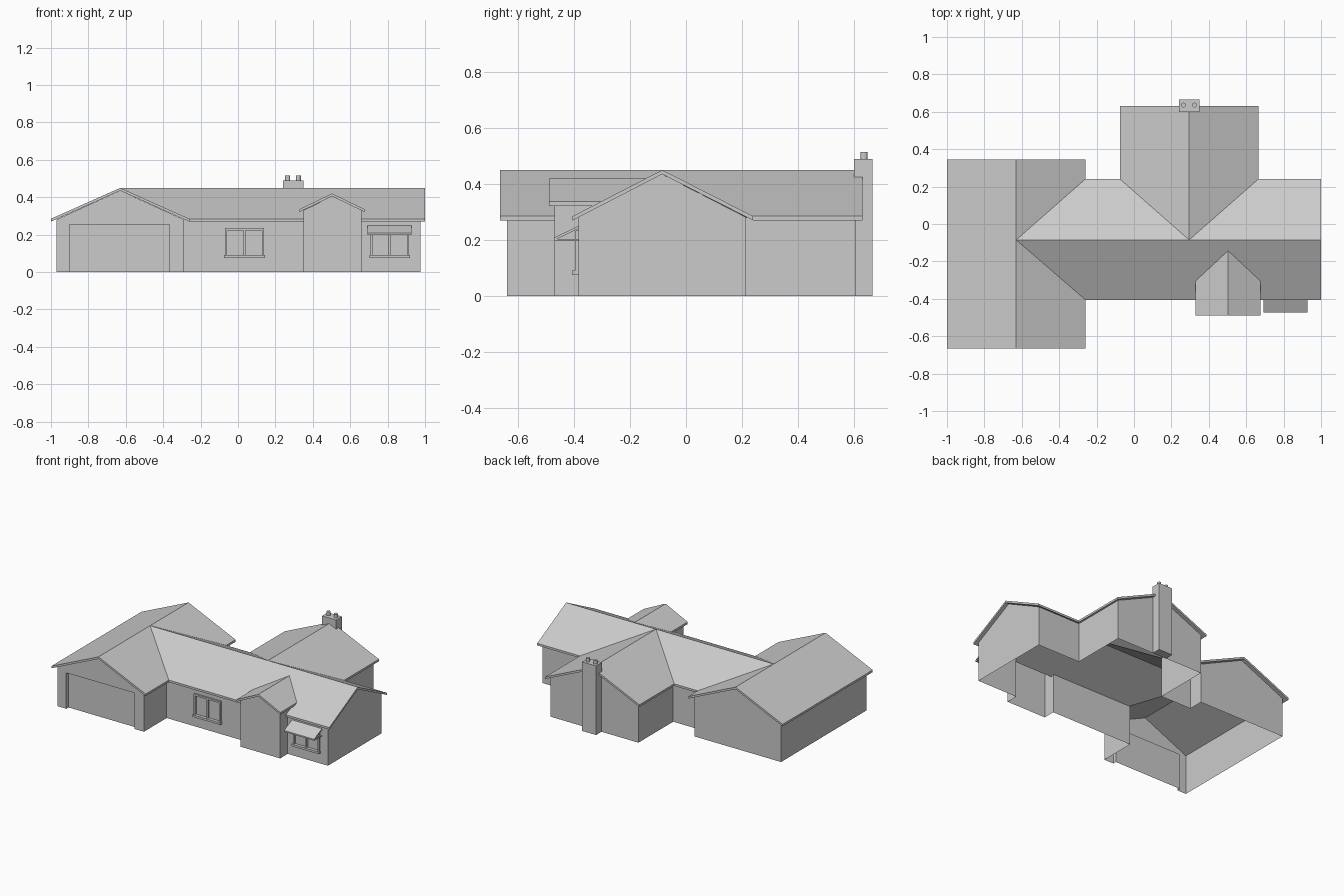
import bpy, bmesh
from mathutils import Vector

if "Cube" in bpy.data.objects:
    bpy.data.objects.remove(bpy.data.objects["Cube"])

EAVE, RIDGE, T = 0.285, 0.45, 0.015   # roof heights and thickness
H, APEX = 0.281, 0.435                # wall heights under the roof


def mesh_object(name, bm):
    me = bpy.data.meshes.new(name)
    bm.to_mesh(me)
    bm.free()
    ob = bpy.data.objects.new(name, me)
    bpy.context.collection.objects.link(ob)
    return ob


def sheet(name, polys):
    bm = bmesh.new()
    for p in polys:
        bm.faces.new([bm.verts.new(v) for v in p])
    bmesh.ops.remove_doubles(bm, verts=bm.verts, dist=1e-4)
    return mesh_object(name, bm)


def slab(name, pts, faces, t=T):
    """Faces given by vertex letters, thickened straight down."""
    bm = bmesh.new()
    vs = {k: bm.verts.new(v) for k, v in pts.items()}
    top = [bm.faces.new([vs[k] for k in f]) for f in faces]
    ext = bmesh.ops.extrude_face_region(bm, geom=top, use_keep_orig=True)
    moved = [v for v in ext["geom"] if isinstance(v, bmesh.types.BMVert)]
    bmesh.ops.translate(bm, verts=moved, vec=(0, 0, -t))
    bmesh.ops.recalc_face_normals(bm, faces=bm.faces)
    return mesh_object(name, bm)


def box(name, x0, x1, y0, y1, z0, z1):
    bm = bmesh.new()
    bmesh.ops.create_cube(bm, size=1)
    for v in bm.verts:
        v.co = Vector(((x0 + x1) / 2 + v.co.x * (x1 - x0),
                       (y0 + y1) / 2 + v.co.y * (y1 - y0),
                       (z0 + z1) / 2 + v.co.z * (z1 - z0)))
    return mesh_object(name, bm)


def wall(p, q, h=H, apex=None):
    """Wall polygon from p to q, with an optional gable peak."""
    poly = [(*p, 0), (*q, 0), (*q, h)]
    if apex:
        poly.append(((p[0] + q[0]) / 2, (p[1] + q[1]) / 2, apex))
    return poly + [(*p, h)]


# main roof with its valleys
e, r = EAVE, RIDGE
slab("main_roof", {
    "A": (-1, -.665, e), "B": (-.63, -.665, r), "C": (-.26, -.665, e),
    "D": (-.26, -.405, e), "J": (-.63, -.085, r), "E": (-.26, .24, e),
    "F": (-.26, .345, e), "G": (-.63, .345, r), "H": (-1, .345, e),
    "K": (1, -.405, e), "L": (1, -.085, r), "M": (1, .24, e),
    "N": (.665, .24, e), "O": (.295, -.085, r), "P": (-.075, .24, e),
    "Q": (-.075, .63, e), "R": (.295, .63, r), "S": (.665, .63, e),
}, ["ABJGH", "BCDJ", "JEFG", "DKLOJ", "JOPE", "LMNO", "PQRO", "ORSN"])

# porch roof
slab("porch_roof", {
    "A": (.33, -.49, .337), "B": (.503, -.49, .42), "C": (.675, -.49, .337),
    "D": (.675, -.304, .337), "E": (.503, -.143, .42), "F": (.33, -.304, .337),
}, ["ABEF", "BCDE"])

# outer walls, counter-clockwise, with the garage door opening
gy, dx0, dx1, dz = -.64, -.90, -.365, .255
garage_front = [(x, gy, z) for x, z in (
    (-.97, 0), (dx0, 0), (dx0, dz), (dx1, dz), (dx1, 0), (-.29, 0),
    (-.29, H), (-.63, APEX), (-.97, H))]
sheet("outer_walls", [
    garage_front,
    wall((-.29, gy), (-.29, -.385)),
    wall((-.29, -.385), (.35, -.385)),
    wall((.66, -.385), (.975, -.385)),
    wall((.975, -.385), (.975, .215), apex=APEX),
    wall((.975, .215), (.64, .215)),
    wall((.64, .215), (.64, .605)),
    wall((.64, .605), (-.05, .605), apex=APEX),
    wall((-.05, .605), (-.05, .215)),
    wall((-.05, .215), (-.29, .215)),
    wall((-.29, .215), (-.29, .32)),
    wall((-.29, .32), (-.97, .32), apex=APEX),
    wall((-.97, .32), (-.97, gy)),
])

# porch walls
side = [(-.47, 0), (-.385, 0), (-.385, .281), (-.317, .33), (-.47, .33)]
sheet("porch_walls", [
    wall((.35, -.47), (.66, -.47), .33, .406),
    [(.66, y, z) for y, z in side],
    [(.35, y, z) for y, z in reversed(side)],
])

# recessed garage door with jambs and lintel
dy = gy + .025
sheet("garage_door", [
    [(dx0, dy, 0), (dx1, dy, 0), (dx1, dy, dz), (dx0, dy, dz)],
    [(dx0, gy, 0), (dx0, dy, 0), (dx0, dy, dz), (dx0, gy, dz)],
    [(dx1, dy, 0), (dx1, gy, 0), (dx1, gy, dz), (dx1, dy, dz)],
    [(dx0, gy, dz), (dx0, dy, dz), (dx1, dy, dz), (dx1, gy, dz)],
])


# front windows: frame bars, centre mullion and sill
def window(name, x0, x1, z0, z1, y=-.385, w=.012):
    f, xm = y - .012, (x0 + x1) / 2
    for i, (a, b) in enumerate(((x0, x0 + w), (xm - w / 2, xm + w / 2), (x1 - w, x1))):
        box(f"{name}_upright_{i}", a, b, f, y, z0 + w, z1 - w)
    box(name + "_head", x0, x1, f, y, z1 - w, z1)
    box(name + "_sill", x0 - .004, x1 + .004, y - .022, y, z0, z0 + w + .003)


window("left_window", -.07, .14, .075, .235)
window("right_window", .708, .915, .075, .235)

# sloping awning with side rails
slab("awning", {
    "A": (.692, -.472, .208), "B": (.928, -.472, .208),
    "C": (.928, -.385, .25), "D": (.692, -.385, .25)}, ["ABCD"], .01)
for s, x in (("left", .692), ("right", .92)):
    box(f"awning_{s}_rail", x, x + .008, -.47, -.385, .197, .203)

# chimney stack and pots
box("chimney_stack", .24, .35, .604, .666, 0, .425)
box("chimney_top", .24, .35, .6, .666, .425, .49)
for i, x in enumerate((.265, .323)):
    bm = bmesh.new()
    bmesh.ops.create_cone(bm, cap_ends=True, segments=12, radius1=.013,
                          radius2=.013, depth=.03)
    bmesh.ops.translate(bm, verts=bm.verts, vec=(x, .636, .5))
    mesh_object(f"chimney_pot_{i}", bm)
